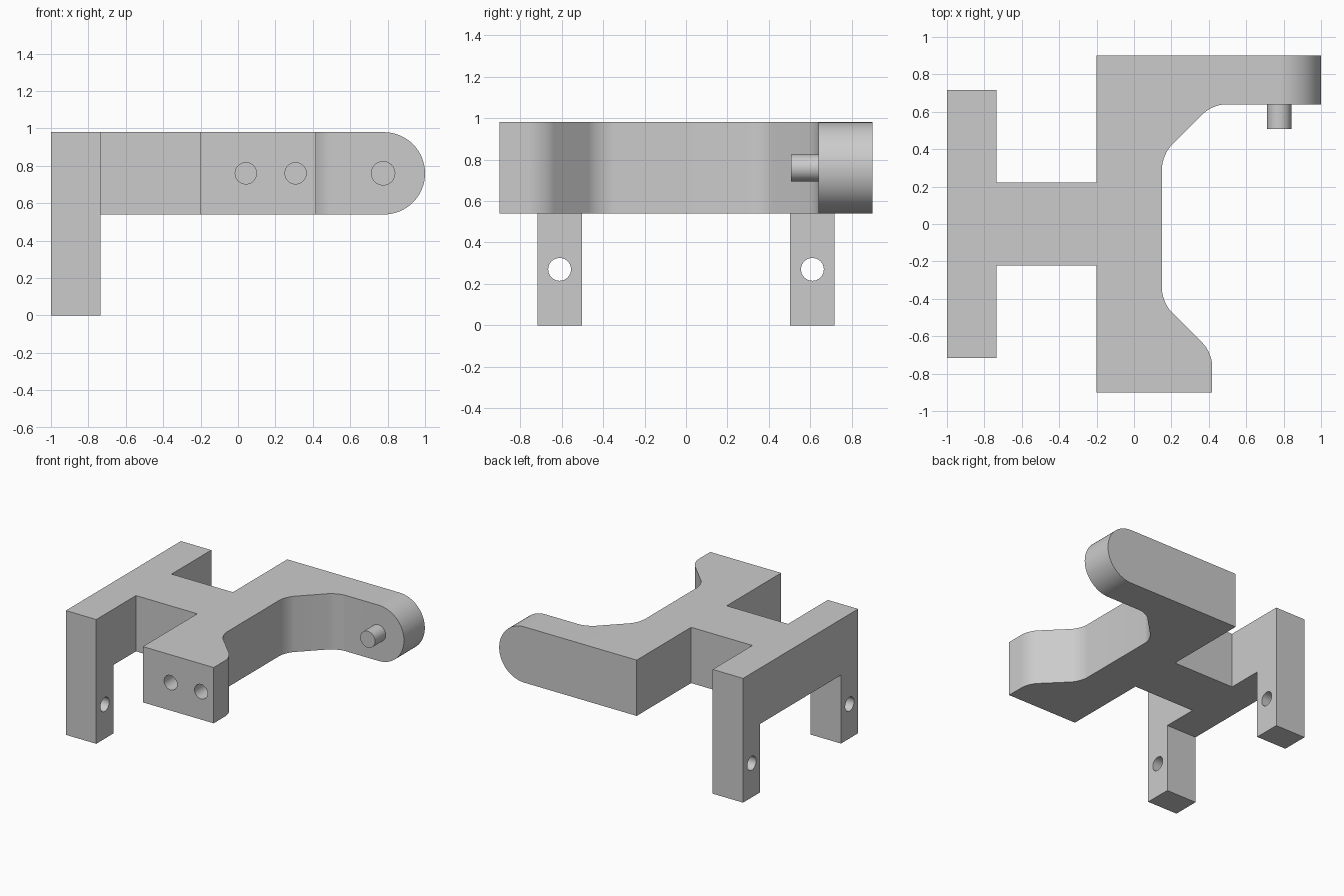
import bpy, bmesh, math
from mathutils import Matrix

cube = bpy.data.objects.get("Cube")
if cube:
    bpy.data.objects.remove(cube, do_unlink=True)

grey = bpy.data.materials.new("plain_grey")
grey.use_nodes = True
GREY = (0.6, 0.6, 0.6, 1)
grey.diffuse_color = GREY
grey.node_tree.nodes["Principled BSDF"].inputs["Base Color"].default_value = GREY

BOTTOM, TOP, MID = 0.54, 0.98, 0.76


def make_object(name, bm):
    bmesh.ops.recalc_face_normals(bm, faces=bm.faces)
    mesh = bpy.data.meshes.new(name)
    bm.to_mesh(mesh)
    bm.free()
    mesh.materials.append(grey)
    obj = bpy.data.objects.new(name, mesh)
    bpy.context.collection.objects.link(obj)
    return obj


def prism(outline, z0, z1):
    bm = bmesh.new()
    face = bm.faces.new([bm.verts.new((x, y, z0)) for x, y in outline])
    top = bmesh.ops.extrude_face_region(bm, geom=[face])["geom"]
    verts = [g for g in top if isinstance(g, bmesh.types.BMVert)]
    bmesh.ops.translate(bm, verts=verts, vec=(0, 0, z1 - z0))
    bmesh.ops.recalc_face_normals(bm, faces=bm.faces)
    return bm


def cylinder(name, centre, radius, length, axis):
    turn = Matrix.Rotation(math.pi / 2, 4, "Y" if axis == "X" else "X")
    bm = bmesh.new()
    bmesh.ops.create_cone(bm, cap_ends=True, segments=40, radius1=radius,
                          radius2=radius, depth=length,
                          matrix=Matrix.Translation(centre) @ turn)
    return make_object(name, bm)


def drill(obj, centre, radius, length, axis):
    cutter = cylinder("hole_cutter", centre, radius, length, axis)
    cutter.hide_render = True
    mod = obj.modifiers.new("hole", "BOOLEAN")
    mod.operation, mod.solver, mod.object = "DIFFERENCE", "EXACT", cutter
    bpy.context.view_layer.objects.active = obj
    bpy.ops.object.modifier_apply(modifier=mod.name)
    bpy.data.objects.remove(cutter, do_unlink=True)


def smooth(obj):
    bpy.ops.object.select_all(action="DESELECT")
    obj.select_set(True)
    bpy.context.view_layer.objects.active = obj
    bpy.ops.object.shade_smooth_by_angle(angle=math.radians(30))


# Frame: crossbar, stem and jaw in one outline
inner = [(0.418, -0.688), (0.15, -0.42), (0.15, 0.37), (0.42, 0.64)]
outline = [(-1, -0.717), (-0.735, -0.717), (-0.735, -0.222), (-0.2, -0.222),
           (-0.2, -0.9), (0.418, -0.9), *inner, (1, 0.64), (1, 0.9),
           (-0.2, 0.9), (-0.2, 0.222), (-0.735, 0.222), (-0.735, 0.717),
           (-1, 0.717)]
bm = prism(outline, BOTTOM, TOP)


def is_inner_corner(edge):
    a, b = (v.co for v in edge.verts)
    return abs(a.z - b.z) > 0.1 and any(
        math.hypot(a.x - x, a.y - y) < 0.001 for x, y in inner)


# Soft bends inside the jaw
bmesh.ops.bevel(bm, geom=[e for e in bm.edges if is_inner_corner(e)],
                offset=0.07, segments=8, profile=0.5, affect="EDGES")
# Round end of the long arm
tip = [e for e in bm.edges if all(v.co.x > 0.99 for v in e.verts)
       and abs(e.verts[0].co.z - e.verts[1].co.z) < 0.01]
bmesh.ops.bevel(bm, geom=tip, offset=0.2199, segments=16, profile=0.5,
                affect="EDGES")
frame = make_object("frame", bm)

# Two blind holes in the front of the short jaw
for x in (0.042, 0.308):
    drill(frame, (x, -0.9, MID), 0.057, 0.4, "Y")
smooth(frame)

# Legs with cross holes
for side, name in ((-1, "front_leg"), (1, "back_leg")):
    ys = (side * 0.503, side * 0.717)
    leg = make_object(name, prism(
        [(-1, ys[0]), (-0.735, ys[0]), (-0.735, ys[1]), (-1, ys[1])], 0, BOTTOM))
    drill(leg, (-0.87, side * 0.61, 0.27), 0.055, 0.6, "X")
    smooth(leg)

# Peg on the inside of the long arm
smooth(cylinder("peg", (0.776, 0.58, MID), 0.065, 0.145, "Y"))
